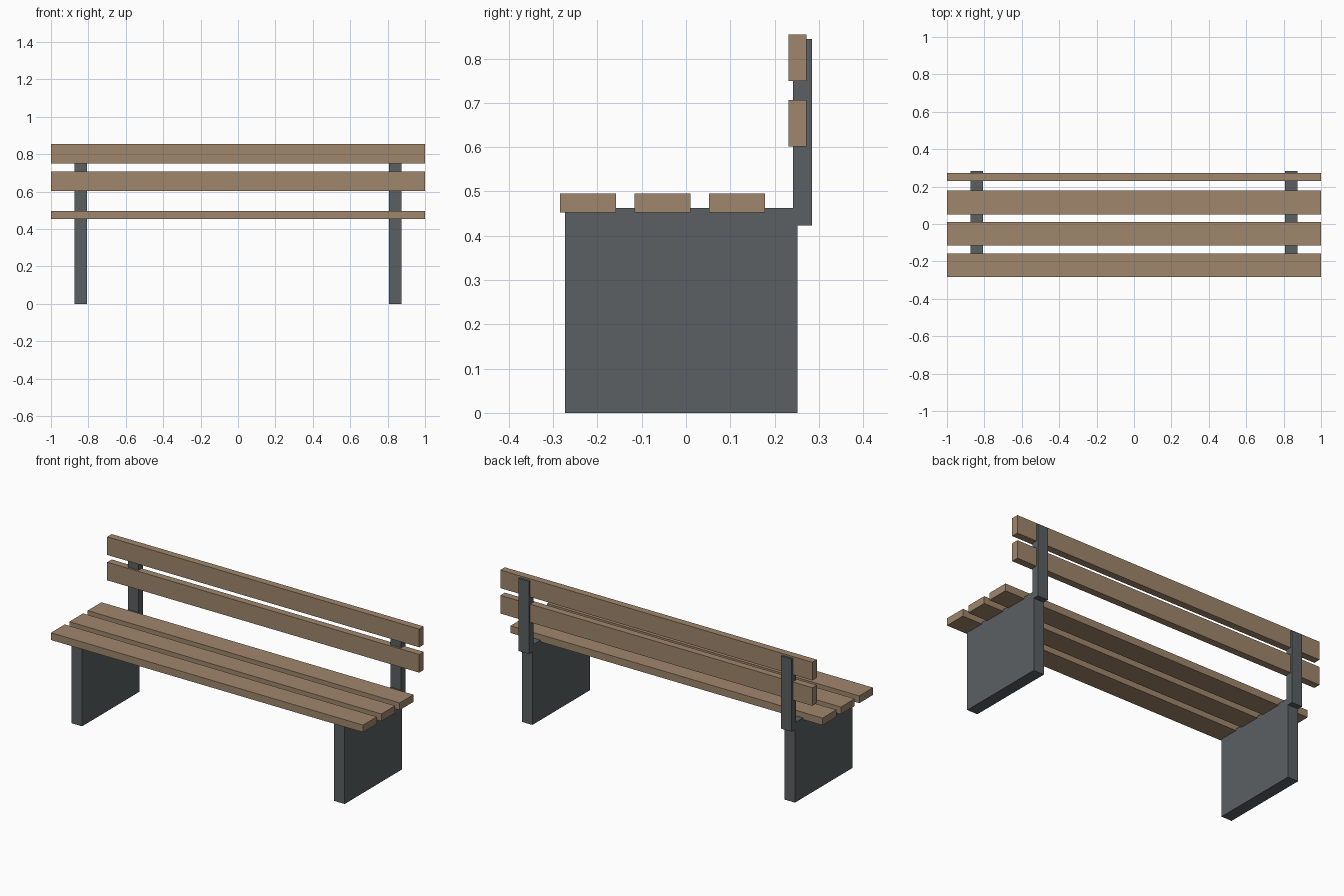
import bpy

if "Cube" in bpy.data.objects:
    bpy.data.objects.remove(bpy.data.objects["Cube"])


def material(name, rgb):
    mat = bpy.data.materials.new(name)
    mat.diffuse_color = (*rgb, 1.0)
    mat.use_nodes = True
    mat.node_tree.nodes["Principled BSDF"].inputs["Base Color"].default_value = mat.diffuse_color
    return mat


wood = material("wood", (0.35, 0.24, 0.15))
metal = material("dark_metal", (0.105, 0.117, 0.122))


def box(name, x, y, z, mat):
    """Box from (min, max) ranges along each axis."""
    centre = [(a + b) / 2 for a, b in (x, y, z)]
    bpy.ops.mesh.primitive_cube_add(size=1, location=centre)
    obj = bpy.context.object
    obj.name = name
    obj.scale = [b - a for a, b in (x, y, z)]
    bpy.ops.object.transform_apply(location=False, rotation=False, scale=True)
    obj.data.materials.append(mat)
    return obj


# Three seat slats, front to back
for i in range(3):
    y0 = -0.284 + i * 0.168
    box(f"seat_slat_{i + 1}", (-1, 1), (y0, y0 + 0.126), (0.453, 0.495), wood)

# Two backrest slats
for i in range(2):
    z0 = 0.602 + i * 0.147
    box(f"back_slat_{i + 1}", (-1, 1), (0.231, 0.272), (z0, z0 + 0.105), wood)

# Panel leg and backrest post on each side
for side, s in (("left", -1), ("right", 1)):
    x = sorted((s * 0.808, s * 0.875))
    box(f"{side}_leg_panel", x, (-0.273, 0.252), (0, 0.463), metal)
    box(f"{side}_back_post", x, (0.242, 0.284), (0.423, 0.844), metal)
